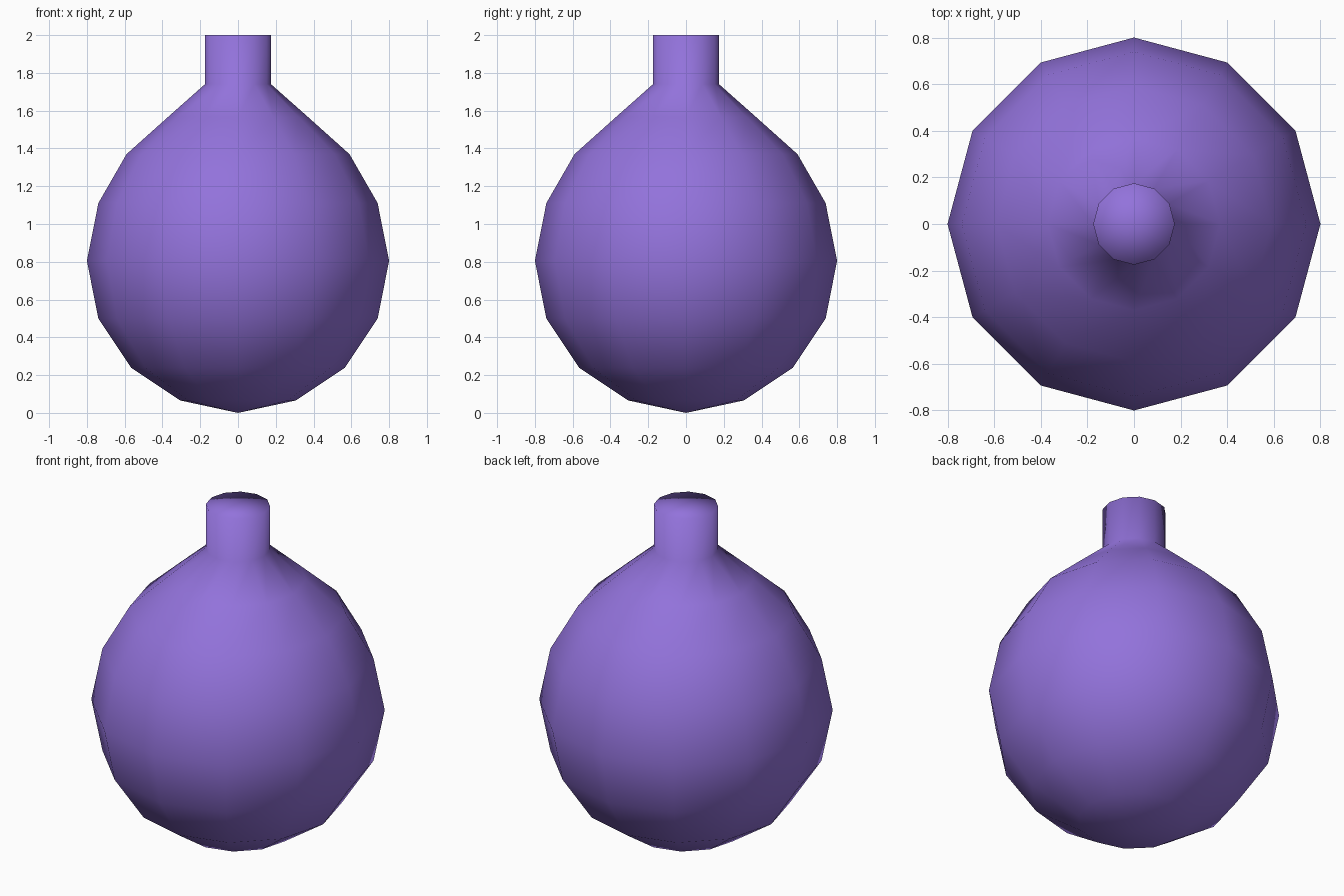
import bpy, bmesh
from math import cos, sin, pi

if "Cube" in bpy.data.objects:
    bpy.data.objects.remove(bpy.data.objects["Cube"])

SIDES = 12
R, CZ = 0.8, 0.805

# Profile (radius, height): lower sphere rings, shoulder, neck
profile = [(R * sin(a * pi / 8), CZ - R * cos(a * pi / 8)) for a in range(1, 6)]
profile += [(0.59, 1.37), (0.37, 1.567), (0.175, 1.74), (0.175, 2.0)]

bm = bmesh.new()
rings = [[bm.verts.new((r * cos(2 * pi * i / SIDES), r * sin(2 * pi * i / SIDES), z))
          for i in range(SIDES)] for r, z in profile]
bottom = bm.verts.new((0, 0, 0))
top = bm.verts.new((0, 0, 2))

# Round body and neck walls
for lo, hi in zip(rings, rings[1:]):
    for i in range(SIDES):
        j = (i + 1) % SIDES
        bm.faces.new((lo[i], lo[j], hi[j], hi[i]))

# Bottom point and closed neck top
for i in range(SIDES):
    j = (i + 1) % SIDES
    bm.faces.new((bottom, rings[0][j], rings[0][i]))
    bm.faces.new((top, rings[-1][i], rings[-1][j]))

for f in bm.faces:
    f.smooth = True
mesh = bpy.data.meshes.new("round_flask")
bm.to_mesh(mesh)
bm.free()

flask = bpy.data.objects.new("round_flask", mesh)
bpy.context.collection.objects.link(flask)

# Purple finish
purple = bpy.data.materials.new("purple")
purple.diffuse_color = (0.29, 0.17, 0.71, 1)
purple.use_nodes = True
purple.node_tree.nodes["Principled BSDF"].inputs["Base Color"].default_value = purple.diffuse_color
mesh.materials.append(purple)
